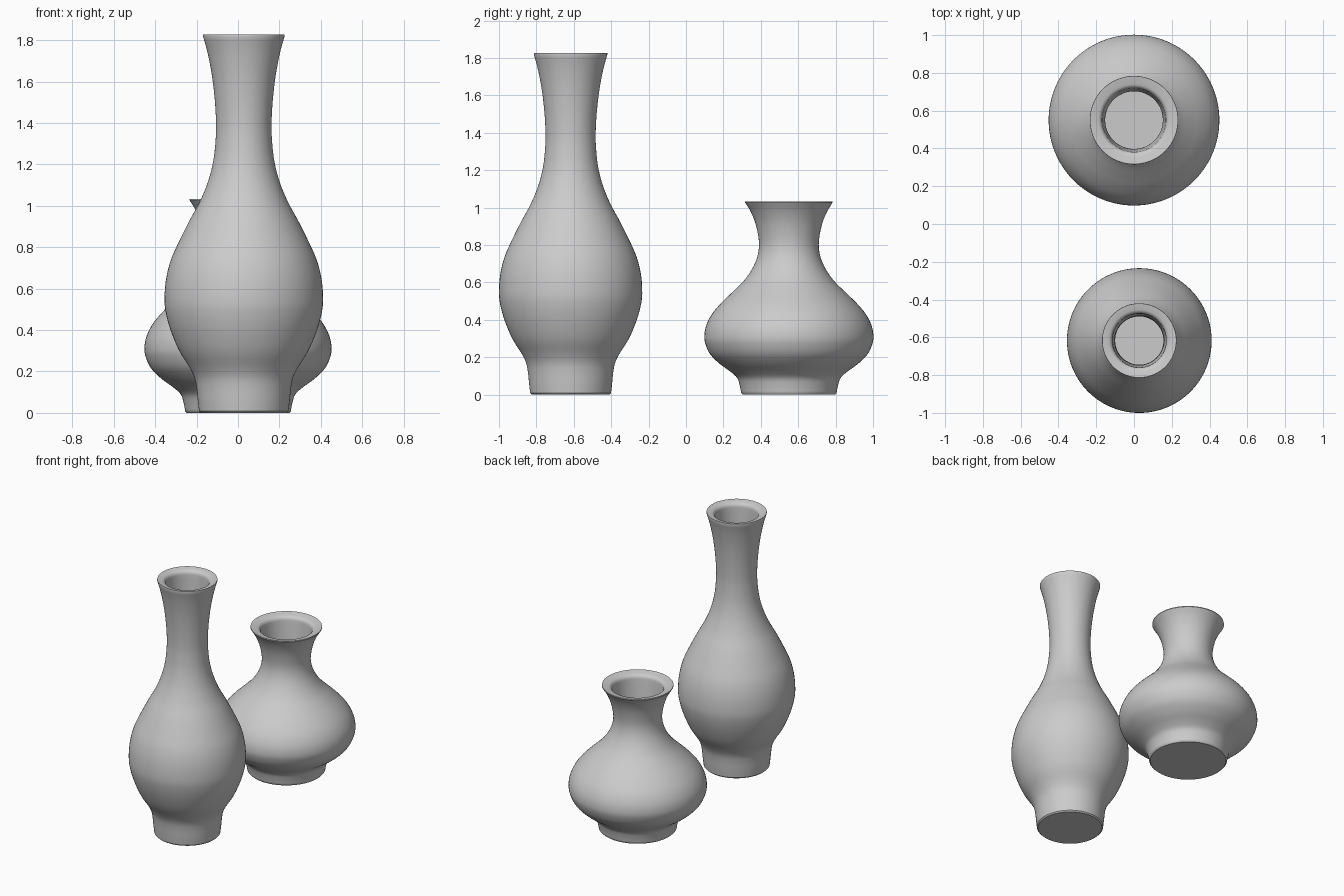
import bpy, bmesh, math
from mathutils import Vector

SEGMENTS = 96


def smooth_path(pts, steps=4):
    """Catmull-Rom curve through the profile points."""
    p = [Vector(q) for q in pts]
    p = [2 * p[0] - p[1]] + p + [2 * p[-1] - p[-2]]
    out = []
    for a, b, c, d in zip(p, p[1:], p[2:], p[3:]):
        for i in range(steps):
            t = i / steps
            out.append(0.5 * (2 * b + (c - a) * t + (2 * a - 5 * b + 4 * c - d) * t * t
                              + (3 * b - a - 3 * c + d) * t ** 3))
    return out + [p[-2]]


def make_vase(name, centre, outer, lip, inner):
    # closed profile: base, outer wall, dished lip, inner wall, inside floor
    r0, z0 = outer[0]
    profile = [Vector((0, 0)), Vector((r0 - 0.008, 0))]
    profile += smooth_path(outer) + smooth_path(lip) + smooth_path(inner)
    profile.append(Vector((0, inner[-1][1])))
    bm = bmesh.new()
    verts = [bm.verts.new((r, 0, z)) for r, z in profile]
    edges = [bm.edges.new(e) for e in zip(verts, verts[1:])]
    bmesh.ops.spin(bm, geom=verts + edges, cent=(0, 0, 0), axis=(0, 0, 1),
                   angle=math.tau, steps=SEGMENTS, use_duplicate=False)
    bmesh.ops.remove_doubles(bm, verts=bm.verts, dist=1e-5)
    bmesh.ops.recalc_face_normals(bm, faces=bm.faces)
    mesh = bpy.data.meshes.new(name)
    bm.to_mesh(mesh)
    bm.free()
    obj = bpy.data.objects.new(name, mesh)
    obj.location = centre
    bpy.context.collection.objects.link(obj)
    bpy.ops.object.select_all(action='DESELECT')
    obj.select_set(True)
    bpy.context.view_layer.objects.active = obj
    bpy.ops.object.shade_smooth_by_angle(angle=math.radians(35))


# Tall bottle-shaped vase at the front
make_vase(
    "tall_vase", (0.028, -0.617, 0),
    [(0.216, 0.008), (0.222, 0.06), (0.228, 0.12), (0.238, 0.17), (0.262, 0.22),
     (0.312, 0.30), (0.354, 0.40), (0.378, 0.49), (0.383, 0.56), (0.375, 0.65),
     (0.352, 0.74), (0.312, 0.83), (0.262, 0.93), (0.213, 1.02), (0.172, 1.12),
     (0.147, 1.22), (0.136, 1.32), (0.134, 1.40), (0.140, 1.51), (0.154, 1.63),
     (0.175, 1.74), (0.197, 1.82)],
    [(0.196, 1.827), (0.175, 1.823), (0.155, 1.817), (0.144, 1.805)],
    [(0.142, 1.79), (0.136, 1.65), (0.130, 1.50), (0.128, 1.36), (0.132, 1.26),
     (0.165, 1.10), (0.25, 0.92), (0.34, 0.72), (0.36, 0.55), (0.33, 0.40),
     (0.24, 0.24), (0.20, 0.10)])

# Short squat vase at the back
make_vase(
    "short_vase", (0, 0.55, 0),
    [(0.255, 0.008), (0.263, 0.05), (0.277, 0.09), (0.315, 0.125), (0.370, 0.165),
     (0.420, 0.215), (0.446, 0.27), (0.452, 0.315), (0.442, 0.37), (0.412, 0.43),
     (0.362, 0.49), (0.300, 0.55), (0.240, 0.61), (0.198, 0.67), (0.171, 0.73),
     (0.160, 0.79), (0.164, 0.85), (0.180, 0.92), (0.205, 0.98), (0.234, 1.027)],
    [(0.233, 1.033), (0.208, 1.028), (0.182, 1.021), (0.170, 1.008)],
    [(0.168, 0.995), (0.161, 0.92), (0.155, 0.85), (0.153, 0.79), (0.162, 0.73),
     (0.215, 0.62), (0.34, 0.485), (0.42, 0.37), (0.43, 0.30), (0.39, 0.21),
     (0.29, 0.13), (0.24, 0.08)])
